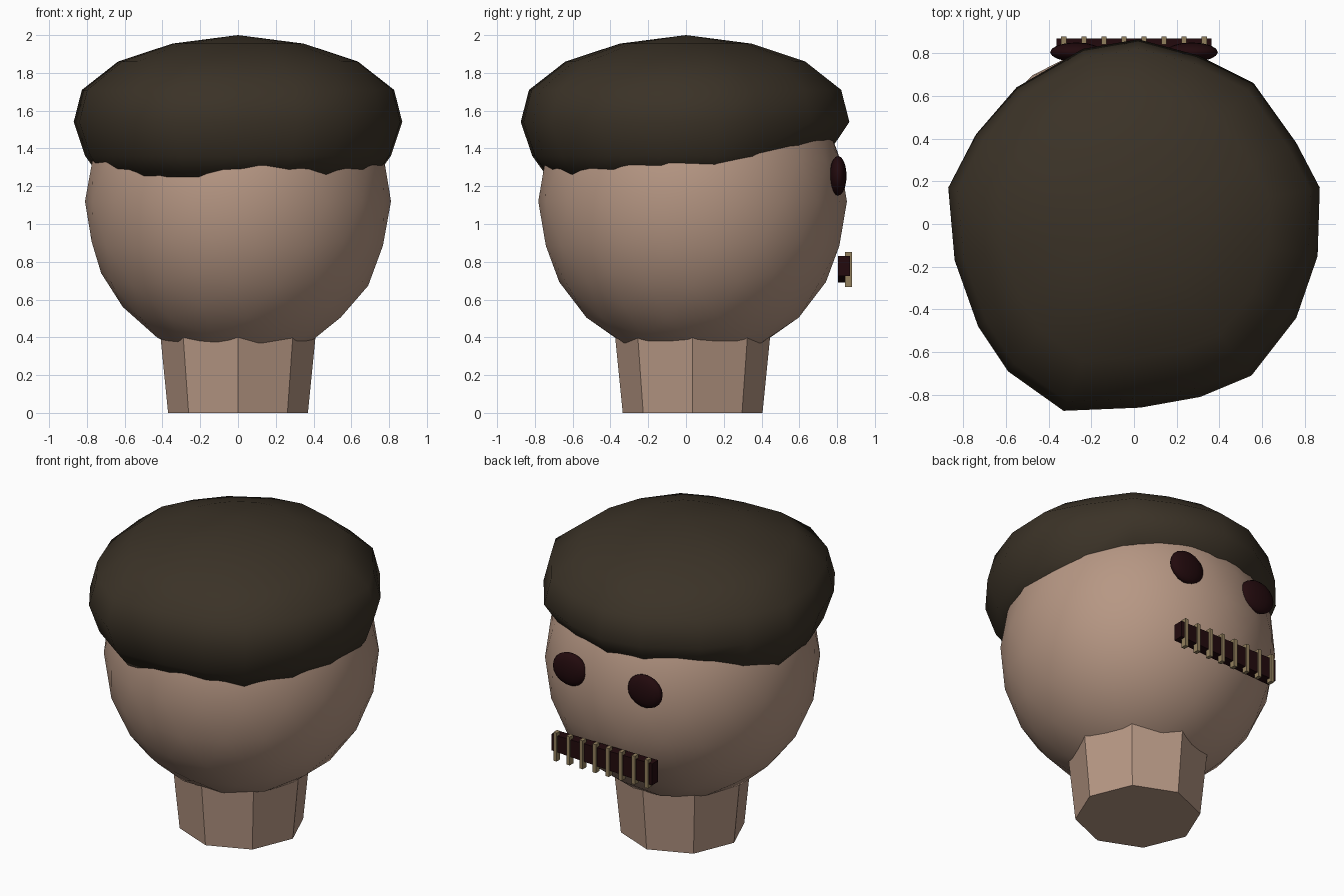
import bpy, bmesh, math
from mathutils import Matrix, Vector

if "Cube" in bpy.data.objects:
    bpy.data.objects.remove(bpy.data.objects["Cube"], do_unlink=True)

CY = 0.035  # depth of the head and neck axis


def material(name, rgb):
    m = bpy.data.materials.new(name)
    m.use_nodes = True
    m.diffuse_color = (*rgb, 1)
    bsdf = m.node_tree.nodes["Principled BSDF"]
    bsdf.inputs["Base Color"].default_value = (*rgb, 1)
    bsdf.inputs["Roughness"].default_value = 0.9
    return m


skin = material("skin", (0.47, 0.31, 0.23))
hair_brown = material("dark_brown_hair", (0.043, 0.032, 0.02))
dark_red = material("dark_red", (0.016, 0.003, 0.004))
bone = material("bone", (0.29, 0.215, 0.11))


def finish(name, bm, mat, smooth=False):
    bmesh.ops.recalc_face_normals(bm, faces=bm.faces)
    mesh = bpy.data.meshes.new(name)
    bm.to_mesh(mesh)
    bm.free()
    mesh.materials.append(mat)
    for p in mesh.polygons:
        p.use_smooth = smooth
    ob = bpy.data.objects.new(name, mesh)
    bpy.context.collection.objects.link(ob)
    return ob


def placed(centre, size):
    return Matrix.Translation(centre) @ Matrix.Diagonal((*size, 1))


def box(name, centre, size, mat):
    bm = bmesh.new()
    bmesh.ops.create_cube(bm, size=1, matrix=placed(centre, size))
    return finish(name, bm, mat)


# Head
bm = bmesh.new()
bmesh.ops.create_icosphere(bm, subdivisions=3, radius=1,
                           matrix=placed((0, CY, 1.12), (0.81, 0.817, 0.85)))
finish("head", bm, skin, True)

# Neck: eight flat sides, slightly wider at the top
bm = bmesh.new()
bmesh.ops.create_cone(bm, cap_ends=True, segments=8, radius1=0.37, radius2=0.425,
                      depth=0.55, matrix=Matrix.Translation((0, CY, 0.275)))
finish("neck", bm, skin)

# Hair: an uneven outline scaled into stacked rings, with a raised hem over the face
outline = [(-.87, .17), (-.84, -.17), (-.73, -.48), (-.59, -.69), (-.33, -.875),
           (.03, -.86), (.31, -.81), (.55, -.71), (.76, -.44), (.86, -.15),
           (.87, .17), (.76, .38), (.56, .66), (.3, .79), (.02, .865),
           (-.24, .82), (-.55, .64), (-.74, .42)]
rings = [(.84, 1.25), (.93, 1.36), (1, 1.54), (.95, 1.71), (.73, 1.86), (.4, 1.955)]
bm = bmesh.new()
loops = []
for scale, z in rings:
    loop = []
    for x, y in outline:
        lift = min(max((y - 0.38) / 0.2, 0), 1) * 0.09 if z < 1.5 else 0
        loop.append(bm.verts.new((x * scale, y * scale, z + lift)))
    loops.append(loop)
count = len(outline)
for low, high in zip(loops, loops[1:]):
    for i in range(count):
        j = (i + 1) % count
        bm.faces.new((low[i], low[j], high[j], high[i]))
crown = bm.verts.new((0, 0, 2))
for i in range(count):
    bm.faces.new((loops[-1][i], loops[-1][(i + 1) % count], crown))
bm.faces.new(loops[0])
finish("hair", bm, hair_brown, True)

# Eyes
for side, x in (("left", 0.27), ("right", -0.27)):
    bm = bmesh.new()
    bmesh.ops.create_uvsphere(bm, u_segments=16, v_segments=10, radius=1,
                              matrix=placed((x, 0.805, 1.255), (0.123, 0.045, 0.105)))
    finish(side + "_eye", bm, dark_red, True)

# Mouth bar, shallower at the left end
mouth = box("mouth", (0, 0.836, 0.76), (0.726, 0.064, 0.14), dark_red)
for v in mouth.data.vertices:
    if v.co.x > 0 and v.co.z < 0.75:
        v.co.z += 0.035

# Teeth
for i in range(8):
    box(f"tooth_{i + 1}", ((i - 3.5) * 0.094, 0.86, 0.76), (0.024, 0.037, 0.185), bone)
